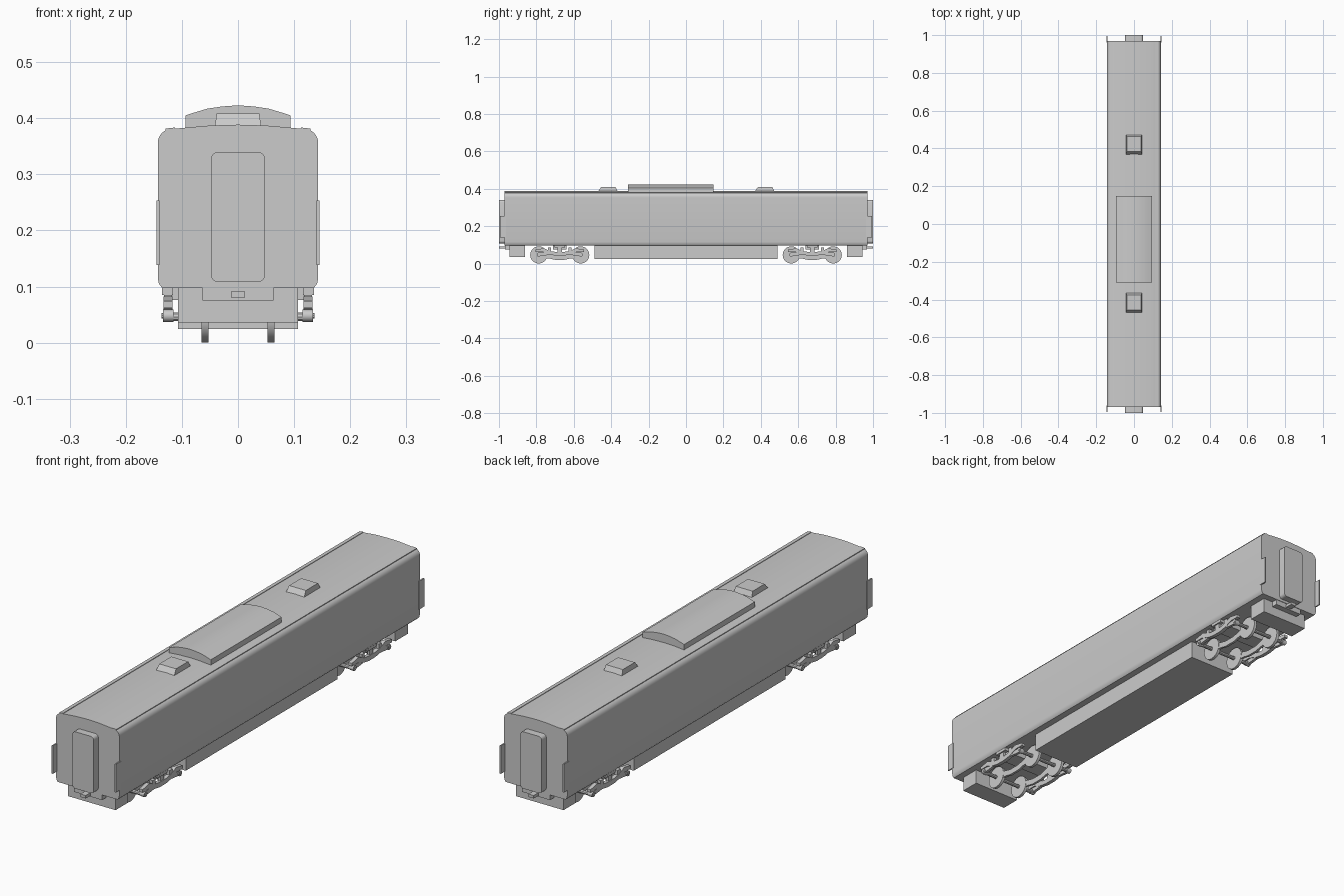
import bpy, bmesh, math
from mathutils import Vector

if "Cube" in bpy.data.objects:
    bpy.data.objects.remove(bpy.data.objects["Cube"])


def finish(name, bm, smooth=None):
    bmesh.ops.recalc_face_normals(bm, faces=bm.faces)
    me = bpy.data.meshes.new(name)
    bm.to_mesh(me)
    bm.free()
    ob = bpy.data.objects.new(name, me)
    bpy.context.collection.objects.link(ob)
    if smooth:
        bpy.ops.object.select_all(action='DESELECT')
        ob.select_set(True)
        bpy.context.view_layer.objects.active = ob
        bpy.ops.object.shade_smooth_by_angle(angle=math.radians(smooth))
    return ob


def prism(name, pts, a, b, axis='y', smooth=None):
    """Extrude a 2D outline from a to b. axis y: points are (x, z); axis x: points are (y, z)."""
    bm = bmesh.new()
    place = (lambda p: (p[0], a, p[1])) if axis == 'y' else (lambda p: (a, p[0], p[1]))
    face = bm.faces.new([bm.verts.new(place(p)) for p in pts])
    new = bmesh.ops.extrude_face_region(bm, geom=[face])['geom']
    shift = Vector((0, b - a, 0)) if axis == 'y' else Vector((b - a, 0, 0))
    bmesh.ops.translate(bm, vec=shift, verts=[v for v in new if isinstance(v, bmesh.types.BMVert)])
    return finish(name, bm, smooth)


def box(name, x0, x1, y0, y1, z0, z1):
    return prism(name, [(x0, z0), (x1, z0), (x1, z1), (x0, z1)], y0, y1)


def arc(cx, cz, r, start, end, n):
    return [(cx + r * math.cos(math.radians(start + (end - start) * i / n)),
             cz + r * math.sin(math.radians(start + (end - start) * i / n))) for i in range(n + 1)]


def mirrored(right):
    return right + [(-x, z) for x, z in reversed(right) if abs(x) > 1e-6]


def disc(name, x0, x1, y, z, r, n=20):
    return prism(name, arc(y, z, r, 0, 360 - 360 / n, n - 1), x0, x1, 'x', 35)


# Carbody shell
side = [(0.135, 0.097), (0.141, 0.105), (0.143, 0.116), (0.143, 0.352)]
side += arc(0.118, 0.356, 0.025, 0, 75, 5) + [(0.09, 0.3835), (0.05, 0.387), (0, 0.3885)]
prism("carbody", mirrored(side), -0.97, 0.97, smooth=30)

# Rain gutters along the roof edges
for s in (-1, 1):
    prism("rain_gutter", [(s * 0.112, 0.378), (s * 0.129, 0.376), (s * 0.129, 0.3815),
                          (s * 0.112, 0.3835)], -0.97, 0.97)

# Roof cooling unit with arched top
prism("roof_cooling_unit", mirrored([(0.094, 0.375), (0.094, 0.405), (0.075, 0.411), (0.055, 0.417),
                                     (0.028, 0.421), (0, 0.423)]), -0.31, 0.147, smooth=30)

# Tapered roof vents
for y in (-0.418, 0.42):
    bm = bmesh.new()
    bmesh.ops.create_cube(bm, size=1)
    for v in bm.verts:
        top, far = v.co.z > 0, v.co.y > 0
        v.co.x = math.copysign(0.038 if top else 0.042, v.co.x)
        v.co.y = y + ((0.042 if top else 0.055) if far else (-0.036 if top else -0.055))
        v.co.z = 0.408 if top else 0.382
    finish("roof_vent", bm)

# Equipment skirt under the floor
box("underfloor_equipment", -0.107, 0.107, -0.49, 0.49, 0.024, 0.1)

for e in (-1, 1):
    # Gangway with rounded corners
    r = 0.013
    gang = arc(0.048 - r, 0.108 + r, r, -90, 0, 4) + arc(0.048 - r, 0.34 - r, r, 0, 90, 4)
    prism("gangway", mirrored(gang), e * 0.965, e * 1.0, smooth=30)
    # End equipment, drawgear housing and coupler
    box("end_equipment", -0.107, 0.107, e * 0.862, e * 0.943, 0.036, 0.1)
    box("coupler_housing", -0.063, 0.063, e * 0.94, e * 0.968, 0.075, 0.1)
    box("coupler", -0.012, 0.012, e * 0.96, e * 1.0, 0.08, 0.092)
    for s in (-1, 1):
        # Safety plates at the car corners
        box("corner_plate", s * 0.1395, s * 0.145, e * 0.962, e * 0.995, 0.138, 0.253)

    # Bogie
    c = e * 0.675
    box("bogie_bolster", -0.117, 0.117, c - 0.035, c + 0.035, 0.076, 0.098)
    for w in (-0.112, 0.112):
        disc("axle", -0.118, 0.118, c + w, 0.046, 0.008, 10)
    for s in (-1, 1):
        for w in (-0.112, 0.112):
            disc("wheel", s * 0.053, s * 0.065, c + w, 0.046, 0.046)
            disc("axle_box", s * 0.115, s * 0.134, c + w, 0.048, 0.011, 12)
            disc("axle_cap", s * 0.133, s * 0.136, c + w, 0.048, 0.005, 10)
            # Suspension springs and swing arms
            t = 0.055 if w > 0 else -0.055
            box("suspension_spring", s * 0.118, s * 0.132, c + t - 0.009, c + t + 0.009, 0.05, 0.085)
            prism("swing_arm", [(c + w, 0.04), (c + t, 0.046), (c + t, 0.058), (c + w, 0.06)],
                  s * 0.119, s * 0.131, 'x')
        # Side frame: high at the axles, dropped in the middle
        half = [(0.13, 0.062), (0.13, 0.074), (0.085, 0.082), (0.05, 0.066), (0.02, 0.062)]
        low = [(0.02, 0.042), (0.055, 0.048), (0.09, 0.062)]
        outline = half + [(-y, z) for y, z in reversed(half)]
        outline += [(-y, z) for y, z in reversed(low)] + low
        prism("bogie_side_frame", [(c + y, z) for y, z in outline], s * 0.117, s * 0.133, 'x')
        # Inner frame bar joining the wheels
        bar = [(0.09, 0.03), (0.05, 0.026), (0.025, 0.02)]
        bar_top = [(0.025, 0.044), (0.05, 0.05), (0.09, 0.062)]
        right = bar_top[::-1]
        bars = right + [(-y, z) for y, z in bar_top] + [(-y, z) for y, z in bar] + bar[::-1]
        prism("inner_frame_bar", [(c + y, z) for y, z in bars], s * 0.054, s * 0.064, 'x')
        # Air spring and damper mounts
        box("air_spring_mount", s * 0.108, s * 0.135, c - 0.028, c + 0.028, 0.085, 0.098)
        box("damper", s * 0.12, s * 0.13, c - 0.012, c + 0.012, 0.055, 0.09)
